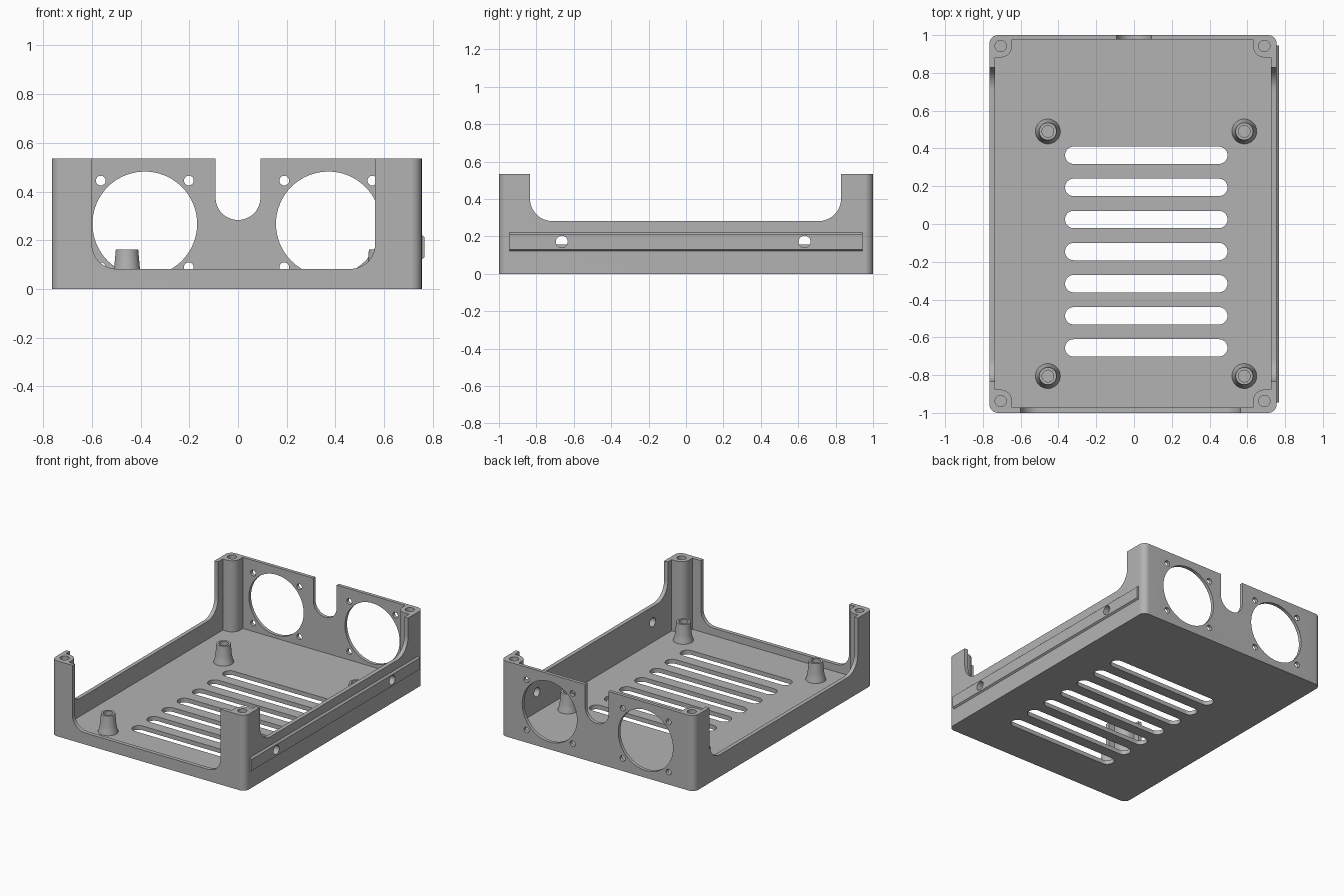
import bpy, bmesh
from math import sin, cos, pi, radians
from mathutils import Vector

if "Cube" in bpy.data.objects:
    bpy.data.objects.remove(bpy.data.objects["Cube"])

grey = bpy.data.materials.new("plain_grey")
grey.use_nodes = True
grey.diffuse_color = (0.45, 0.45, 0.45, 1)
grey.node_tree.nodes["Principled BSDF"].inputs["Base Color"].default_value = (0.45, 0.45, 0.45, 1)

# Main dimensions
LEFT, RIGHT, HEIGHT, FLOOR = -0.765, 0.755, 0.535, 0.03
IN_L, IN_R, IN_F, IN_B = -0.737, 0.726, -0.972, 0.976
POST_X, POST_Y, POST_R = (-0.706, 0.69), (-0.937, 0.942), 0.06


def arc(cx, cy, r, a0, a1, n):
    return [(cx + r * cos(a0 + (a1 - a0) * i / n), cy + r * sin(a0 + (a1 - a0) * i / n))
            for i in range(n + 1)]


def circle(cx, cy, r, n=32):
    return arc(cx, cy, r, 0, 2 * pi, n)[:-1]


def rounded(x0, x1, y0, y1, low, high, n=12):
    """Rectangle outline with separate radii for its low and high corners."""
    pts = []
    for i, (x, y, sx, sy, r) in enumerate([(x0, y0, 1, 1, low), (x1, y0, -1, 1, low),
                                           (x1, y1, -1, -1, high), (x0, y1, 1, -1, high)]):
        a = pi + i * pi / 2
        pts += arc(x + sx * r, y + sy * r, r, a, a + pi / 2, n) if r else [(x, y)]
    return pts


def add_prism(bm, pts, axis, lo, hi):
    place = {"x": lambda a, b: (lo, a, b), "y": lambda a, b: (a, lo, b),
             "z": lambda a, b: (a, b, lo)}[axis]
    face = bm.faces.new([bm.verts.new(place(a, b)) for a, b in pts])
    new = bmesh.ops.extrude_face_region(bm, geom=[face])["geom"]
    move = Vector([hi - lo if axis == c else 0 for c in "xyz"])
    bmesh.ops.translate(bm, verts=[v for v in new if isinstance(v, bmesh.types.BMVert)], vec=move)


def make(name, bm):
    bmesh.ops.recalc_face_normals(bm, faces=bm.faces[:])
    mesh = bpy.data.meshes.new(name)
    bm.to_mesh(mesh)
    bm.free()
    mesh.materials.append(grey)
    obj = bpy.data.objects.new(name, mesh)
    bpy.context.collection.objects.link(obj)
    return obj


def prisms(name, items):
    bm = bmesh.new()
    for item in items:
        add_prism(bm, *item)
    return make(name, bm)


def activate(obj):
    bpy.ops.object.select_all(action="DESELECT")
    obj.select_set(True)
    bpy.context.view_layer.objects.active = obj


def cut(obj, cutter):
    activate(obj)
    mod = obj.modifiers.new("cut", "BOOLEAN")
    mod.operation, mod.solver, mod.object = "DIFFERENCE", "EXACT", cutter
    bpy.ops.object.modifier_apply(modifier=mod.name)


def smooth(obj):
    activate(obj)
    bpy.ops.object.shade_smooth_by_angle(angle=radians(30))


# Tray shell, hollowed by a cavity that leaves a round screw post in each corner
shell = prisms("case_shell", [(rounded(LEFT, RIGHT, -1, 1, 0.045, 0.045), "z", 0, HEIGHT)])
cavity_pts = []
for i, (px, py) in enumerate([(0, 0), (1, 0), (1, 1), (0, 1)]):
    cx, cy = POST_X[px], POST_Y[py]
    sx, sy = 1 - 2 * px, 1 - 2 * py
    side = (IN_L, IN_R)[px], cy + sy * POST_R
    end = cx + sx * POST_R, (IN_F, IN_B)[py]
    # Arc from the side-facing tangent to the end-facing tangent
    bump = [(cx + sx * POST_R * sin(t * pi / 24), cy + sy * POST_R * cos(t * pi / 24))
            for t in range(13)]
    corner = [side] + bump + [end]
    cavity_pts += corner if i % 2 == 0 else corner[::-1]
cavity = prisms("cavity_cutter", [(cavity_pts, "z", FLOOR, 0.7)])
cut(shell, cavity)

# Openings
cuts = []
for i in range(7):  # floor vents
    y = 0.364 - 0.17 * i
    cuts.append((rounded(-0.365, 0.495, y - 0.046, y + 0.046, 0.0459, 0.0459), "z", -0.1, 0.1))
for cx in (-0.383, 0.371):  # fan openings and their screw holes
    cuts.append((circle(cx, 0.267, 0.215, 64), "y", 0.96, 1.1))
    for sx in (-1, 1):
        for sz in (-1, 1):
            cuts.append((circle(cx + sx * 0.181, 0.267 + sz * 0.178, 0.02, 20), "y", 0.96, 1.1))
cuts.append((rounded(-0.092, 0.092, 0.283, 0.7, 0.0919, 0), "y", 0.96, 1.1))  # cable notch
cuts.append((rounded(-0.6, 0.563, 0.082, 0.7, 0.1, 0), "y", -1.1, -0.96))  # front opening
cuts.append((rounded(-0.834, 0.829, 0.282, 0.7, 0.12, 0), "x", 0.715, 0.85))  # side openings
cuts.append((rounded(-0.834, 0.829, 0.157, 0.7, 0.12, 0), "x", -0.85, -0.725))
for x in POST_X:  # post screw holes
    for y in POST_Y:
        cuts.append((circle(x, y, 0.03, 24), "z", 0.2, 0.7))
side_holes = [(circle(y, 0.172, 0.032, 24), "x", 0.70, 0.9) for y in (-0.664, 0.634)]
openings = prisms("opening_cutter", cuts + side_holes)
cut(shell, openings)
smooth(shell)

# Mounting rail on one side
rail = prisms("side_rail", [([(0.74, 0.122), (0.755, 0.122), (0.767, 0.13), (0.767, 0.211),
                              (0.755, 0.222), (0.74, 0.222)], "y", -0.944, 0.944)])
rail_cutter = prisms("rail_cutter", side_holes)
cut(rail, rail_cutter)
smooth(rail)

# Flared board standoffs with screw holes
profile = [(0.067, 0.02), (0.066, FLOOR), (0.058, 0.055), (0.053, 0.085), (0.046, 0.161),
           (0.031, 0.161), (0.031, 0.05), (0, 0.05)]
for x in (-0.456, 0.584):
    for y in (-0.805, 0.49):
        bm = bmesh.new()
        verts = [bm.verts.new((r, 0, z)) for r, z in profile]
        edges = [bm.edges.new(pair) for pair in zip(verts, verts[1:])]
        bmesh.ops.spin(bm, geom=verts + edges, axis=(0, 0, 1), cent=(0, 0, 0),
                       angle=2 * pi, steps=32)
        bmesh.ops.remove_doubles(bm, verts=bm.verts[:], dist=0.0001)
        bmesh.ops.holes_fill(bm, edges=[e for e in bm.edges if e.is_boundary])
        name = ("front" if y < 0 else "back") + ("_left" if x > 0 else "_right") + "_standoff"
        standoff = make(name, bm)
        standoff.location = (x, y, 0)
        smooth(standoff)

for helper in (cavity, openings, rail_cutter):
    bpy.data.objects.remove(helper)
